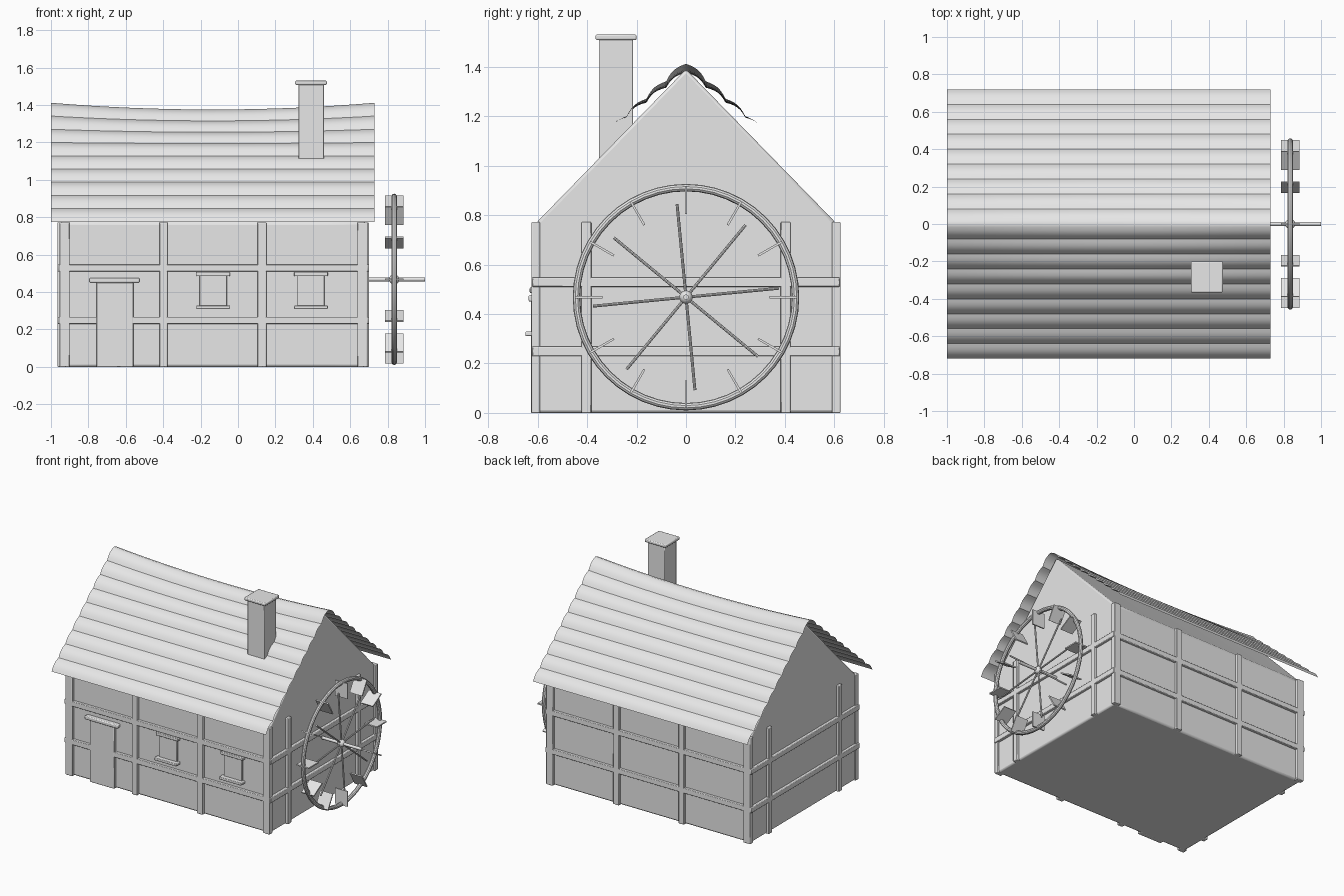
import bpy, bmesh, math
from mathutils import Matrix, Vector

cube = bpy.data.objects.get("Cube")
if cube:
    bpy.data.objects.remove(cube)

grey = bpy.data.materials.new("light grey")
grey.use_nodes = True
grey.diffuse_color = (0.8, 0.8, 0.8, 1)
grey.node_tree.nodes["Principled BSDF"].inputs["Base Color"].default_value = (0.8, 0.8, 0.8, 1)


def finish(name, bm, bevel=0.0, smooth=False):
    bmesh.ops.recalc_face_normals(bm, faces=bm.faces)
    mesh = bpy.data.meshes.new(name)
    bm.to_mesh(mesh)
    bm.free()
    mesh.materials.append(grey)
    ob = bpy.data.objects.new(name, mesh)
    bpy.context.collection.objects.link(ob)
    if bevel:
        mod = ob.modifiers.new("Bevel", "BEVEL")
        mod.width, mod.segments, mod.limit_method = bevel, 2, "ANGLE"
    if smooth or bevel:
        bpy.ops.object.select_all(action="DESELECT")
        ob.select_set(True)
        bpy.context.view_layer.objects.active = ob
        bpy.ops.object.shade_smooth_by_angle(angle=math.radians(35))
    return ob


def box(name, x, y, z, bevel=0.004):
    bm = bmesh.new()
    size = [b - a for a, b in (x, y, z)]
    centre = [(a + b) / 2 for a, b in (x, y, z)]
    bmesh.ops.create_cube(bm, size=1, matrix=Matrix.Translation(centre) @ Matrix.Diagonal((*size, 1)))
    return finish(name, bm, bevel)


def rod(name, start, end, radius, sides=10):
    a, b = Vector(start), Vector(end)
    bm = bmesh.new()
    turn = (b - a).to_track_quat("Z", "Y").to_matrix().to_4x4()
    bmesh.ops.create_cone(bm, cap_ends=True, segments=sides, radius1=radius, radius2=radius,
                          depth=(b - a).length, matrix=Matrix.Translation((a + b) / 2) @ turn)
    return finish(name, bm, smooth=True)


def loft(bm, rows, closed=False):
    """Bridge successive rows of points with quads."""
    vs = [[bm.verts.new(p) for p in row] for row in rows]
    for r, s in zip(vs, vs[1:]):
        n = len(r)
        for i in range(n if closed else n - 1):
            j = (i + 1) % n
            bm.faces.new((r[i], r[j], s[j], s[i]))
    return vs


X0, X1, SIDE, EAVE = -0.945, 0.68, 0.605, 0.77


def sag(x):
    """Dip of the ridge, deepest in the middle."""
    return 0.036 * max(0, 1 - ((x + 0.135) / 0.865) ** 2)


# House body with sagging gable ridge
bm = bmesh.new()
sections = []
for k in range(9):
    x = X0 + (X1 - X0) * k / 8
    sections.append([(x, -SIDE, 0), (x, SIDE, 0), (x, SIDE, EAVE),
                     (x, 0, 1.395 - sag(x)), (x, -SIDE, EAVE)])
ends = loft(bm, sections, closed=True)
bm.faces.new(ends[0])
bm.faces.new(ends[-1])
finish("house_body", bm, bevel=0.012)

# Thin roof sheet with rounded courses
ROWS, STEPS = 9, 6
bm = bmesh.new()
rows = []
for i in range(ROWS * STEPS + 1):
    t = i / (ROWS * STEPS)
    y, z = 0.72 * t, 1.412 - 0.637 * t
    bulge = 0.013 * math.sin(math.pi * (i % STEPS) / STEPS)
    dip = max(0, 1 - y / 0.28)
    row = []
    for k in range(17):
        x = -1 + 1.73 * k / 16
        row.append((x, y + bulge * 0.66, z + bulge * 0.75 - sag(x) * dip))
    rows.append(row)
loft(bm, rows)
roof = finish("roof", bm, smooth=True)
mirror = roof.modifiers.new("Mirror", "MIRROR")
mirror.use_axis = (False, True, False)

# Timber frame: posts and rails on all four walls
POSTS = ((-0.955, -0.9), (-0.42, -0.377), (0.104, 0.152), (0.638, 0.692))
for s in (-1, 1):
    tag = "front" if s < 0 else "back"
    ys = sorted((s * 0.59, s * 0.625))
    for i, px in enumerate(POSTS):
        box(f"{tag}_post_{i}", px, ys, (0, 0.772))
    for z in (0.23, 0.51):
        box(f"{tag}_rail", (-0.96, 0.695), ys, (z, z + 0.038))
    tag = "left" if s > 0 else "right"
    xs = (0.66, 0.70) if s > 0 else (-0.965, -0.93)
    for y in (-0.403, 0.403):
        box(f"{tag}_post", xs, (y - 0.02, y + 0.02), (0, 0.772))
    for z in (0.23, 0.51):
        box(f"{tag}_rail", xs, (-0.622, 0.622), (z, z + 0.038))

# Door
box("door", (-0.757, -0.56), (-0.627, -0.59), (0, 0.452))
box("door_lintel", (-0.794, -0.527), (-0.637, -0.59), (0.45, 0.476), 0.006)

# Windows
for x in (-0.133, 0.39):
    box("window", (x - 0.073, x + 0.073), (-0.618, -0.59), (0.325, 0.495))
    box("window_lintel", (x - 0.09, x + 0.09), (-0.632, -0.59), (0.485, 0.507))
    box("window_sill", (x - 0.09, x + 0.09), (-0.65, -0.59), (0.31, 0.329))

# Chimney
box("chimney", (0.323, 0.46), (-0.352, -0.215), (0.95, 1.515))
box("chimney_cap", (0.305, 0.475), (-0.366, -0.2), (1.508, 1.53), 0.006)

# Water wheel rim
WX, WZ, RIM = 0.835, 0.468, 0.443
bm = bmesh.new()
rings = []
for i in range(49):
    a = math.tau * (i % 48) / 48
    ring = []
    for j in range(10):
        b = math.tau * j / 10
        r = RIM + 0.015 * math.cos(b)
        ring.append((WX + 0.015 * math.sin(b), r * math.cos(a), WZ + r * math.sin(a)))
    rings.append(ring)
loft(bm, rings, closed=True)
bmesh.ops.remove_doubles(bm, verts=bm.verts, dist=0.0001)
finish("wheel_rim", bm, smooth=True)

# Spokes, hub and axle
for i in range(4):
    a = math.radians(5.5 + 45 * i)
    d = Vector((0, math.cos(a), math.sin(a))) * 0.378
    c = Vector((WX, 0, WZ))
    rod(f"wheel_spoke_{i}", c - d, c + d, 0.006, 8)
rod("wheel_axle", (0.66, 0, WZ), (1, 0, WZ), 0.011, 12)
bm = bmesh.new()
bmesh.ops.create_uvsphere(bm, u_segments=16, v_segments=10, radius=0.027,
                          matrix=Matrix.Translation((WX, 0, WZ)))
finish("wheel_hub", bm, smooth=True)

# Paddles around the rim
for i in range(12):
    bm = bmesh.new()
    m = (Matrix.Translation((WX, 0, WZ)) @ Matrix.Rotation(math.tau * i / 12, 4, "X")
         @ Matrix.Translation((0, 0, 0.393)) @ Matrix.Diagonal((0.1, 0.009, 0.112, 1)))
    bmesh.ops.create_cube(bm, size=1, matrix=m)
    finish(f"wheel_paddle_{i}", bm)
